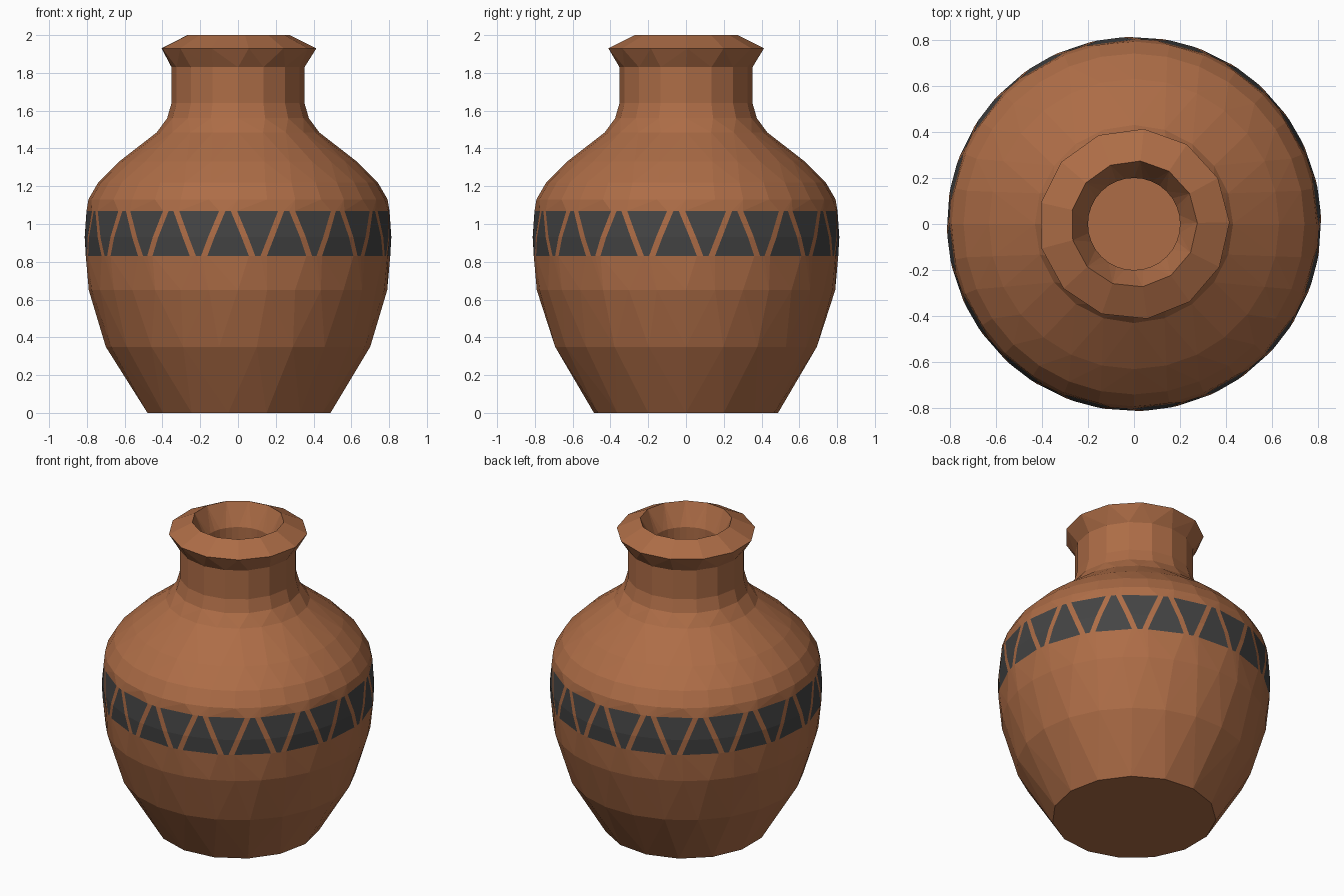
import bpy, bmesh, math

if "Cube" in bpy.data.objects:
    bpy.data.objects.remove(bpy.data.objects["Cube"])

TAU = 2 * math.pi


def material(name, rgb):
    m = bpy.data.materials.new(name)
    m.diffuse_color = (*rgb, 1)
    m.use_nodes = True
    m.node_tree.nodes["Principled BSDF"].inputs["Base Color"].default_value = m.diffuse_color
    return m


clay = material("terracotta", (0.42, 0.152, 0.062))
charcoal = material("charcoal glaze", (0.058, 0.058, 0.058))

bm = bmesh.new()


def ring(angles, r, z):
    return angles, [bm.verts.new((r * math.cos(a), r * math.sin(a), z)) for a in angles]


def even_ring(sides, r, z, phase=0.0):
    return ring([phase + TAU * k / sides for k in range(sides)], r, z)


def bridge(lower, upper):
    """Join two rings that may have different numbers of sides."""
    (A, va), (B, vb) = lower, upper
    n, m = len(va), len(vb)
    if n == m and all(abs(p - q) < 1e-4 for p, q in zip(A, B)):
        for k in range(n):
            bm.faces.new((va[k], va[(k + 1) % n], vb[(k + 1) % n], vb[k]))
        return
    A, B = list(A) + [A[0] + TAU], list(B) + [B[0] + TAU]
    i = j = 0
    while i < n or j < m:
        if j == m or (i < n and A[i] + A[i + 1] <= B[j] + B[j + 1]):
            bm.faces.new((va[i], va[(i + 1) % n], vb[j % m]))
            i += 1
        else:
            bm.faces.new((va[i % n], vb[(j + 1) % m], vb[j]))
            j += 1


# Painted band: alternating up and down wedges cut into the wall
REPEATS, WIDE, TIP = 16, 0.137, 0.017
PHASE = math.radians(-3.75)


def band_ring(t, r, z):
    up = WIDE + (TIP - WIDE) * t
    down = TIP + (WIDE - TIP) * t
    half = TAU / REPEATS / 2
    angles = []
    for k in range(REPEATS):
        c = PHASE + 2 * half * k
        angles += [c - up, c + up, c + half - down, c + half + down]
    return ring(angles, r, z)


band = [band_ring(0, 0.808, 0.83), band_ring(0.4, 0.812, 0.93), band_ring(1, 0.802, 1.07)]
for (_, lo), (_, hi) in zip(band, band[1:]):
    n = len(lo)
    for k in range(n):
        f = bm.faces.new((lo[k], lo[(k + 1) % n], hi[(k + 1) % n], hi[k]))
        f.material_index = 1 if k % 2 == 0 else 0

# Belly below the band: sides, radius, height
below = [even_ring(*p) for p in ((15, 0.49, 0.0), (22, 0.70, 0.35), (32, 0.79, 0.65))]
# Shoulder, neck, rim and hollow inside
rim_phase = math.radians(1)
above = [even_ring(*p) for p in (
    (32, 0.792, 1.13), (32, 0.74, 1.22), (28, 0.63, 1.33), (20, 0.43, 1.485),
    (16, 0.375, 1.56), (16, 0.352, 1.64), (16, 0.352, 1.83),
    (13, 0.415, 1.93, rim_phase), (13, 0.275, 2.0, rim_phase),
    (32, 0.20, 1.86), (32, 0.20, 1.58), (32, 0.45, 1.38), (32, 0.70, 1.0),
    (32, 0.66, 0.5), (32, 0.45, 0.1))]

outer = below + [band[0]]
for a, b in zip(outer, outer[1:]):
    bridge(a, b)
upper = [band[-1]] + above
for a, b in zip(upper, upper[1:]):
    bridge(a, b)

# Base and inside floor
bm.faces.new(list(reversed(below[0][1])))
bm.faces.new(above[-1][1])

mesh = bpy.data.meshes.new("clay_jar")
bm.to_mesh(mesh)
bm.free()
mesh.materials.append(clay)
mesh.materials.append(charcoal)
jar = bpy.data.objects.new("clay_jar", mesh)
bpy.context.collection.objects.link(jar)
